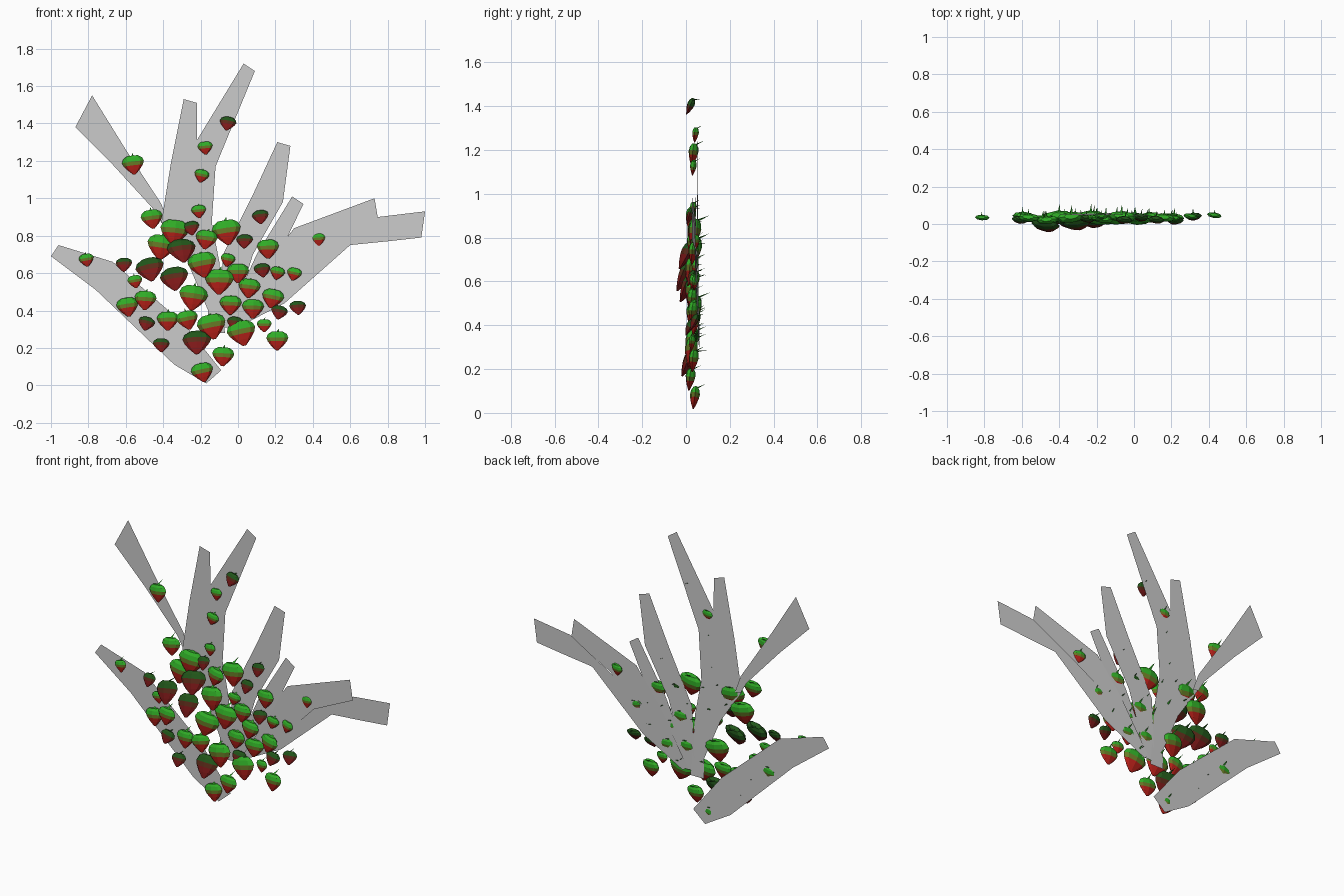
import bpy, bmesh, math, random
from mathutils import Matrix

if "Cube" in bpy.data.objects:
    bpy.data.objects.remove(bpy.data.objects["Cube"])

random.seed(4)


def material(name, rgb):
    m = bpy.data.materials.new(name)
    m.diffuse_color = (*rgb, 1)
    m.use_nodes = True
    m.node_tree.nodes["Principled BSDF"].inputs["Base Color"].default_value = m.diffuse_color
    return m


def add_object(name, bm, mats=()):
    mesh = bpy.data.meshes.new(name)
    bm.to_mesh(mesh)
    bm.free()
    for m in mats:
        mesh.materials.append(m)
    ob = bpy.data.objects.new(name, mesh)
    bpy.context.collection.objects.link(ob)
    return ob


def flat_branch(name, left, right, depth):
    """Flat sheet strip between two edges, base to tip; depth(x, z) gives y."""
    bm = bmesh.new()
    rows = [[bm.verts.new((x, depth(x, z), z)) for x, z in edge] for edge in (left, right)]
    for i in range(len(left) - 1):
        bm.faces.new((rows[0][i], rows[1][i], rows[1][i + 1], rows[0][i + 1]))
    return add_object(name, bm)


# Branches: flat paper-thin sheets behind the berries
flat_branch("lower_left_branch",
            [(-.17, .01), (-.34, .11), (-.76, .51), (-1, .69)],
            [(-.09, .08), (-.28, .32), (-.67, .66), (-.96, .75)], lambda x, z: .06)
flat_branch("upper_left_branch",
            [(-.41, .87), (-.45, .94), (-.67, 1.18), (-.87, 1.38)],
            [(-.37, .86), (-.41, .97), (-.60, 1.26), (-.78, 1.55)], lambda x, z: .062)
trunk_y = lambda x, z: .06 - .008 * z
flat_branch("trunk",
            [(-.16, .28), (-.16, .40), (-.27, .66), (-.41, .87)],
            [(-.07, .28), (-.08, .40), (-.10, .66), (-.14, .87)], trunk_y)
flat_branch("trunk_left_fork",
            [(-.41, .87), (-.36, 1.18), (-.29, 1.53)],
            [(-.22, .87), (-.22, 1.31), (-.22, 1.51)], trunk_y)
flat_branch("trunk_right_fork",
            [(-.22, .87), (-.22, 1.31), (.03, 1.72)],
            [(-.14, .87), (-.12, 1.17), (.09, 1.68)], trunk_y)
flat_branch("inner_right_branch",
            [(-.10, .31), (-.08, .70), (.08, 1.02), (.21, 1.30)],
            [(-.04, .31), (.08, .70), (.24, .98), (.28, 1.28)], lambda x, z: .055 - .02 * x)
flat_branch("short_right_branch",
            [(-.08, .31), (.10, .70), (.29, 1.01)],
            [(-.02, .31), (.20, .66), (.35, .97)], lambda x, z: .05 - .02 * x)
flat_branch("right_branch_upper",
            [(-.06, .31), (.13, .62), (.30, .84), (.73, 1.0)],
            [(-.03, .31), (.24, .50), (.48, .75), (.75, .88)], lambda x, z: .058 - .04 * x)
flat_branch("right_branch_lower",
            [(-.04, .31), (.20, .58), (.48, .75), (.75, .90), (1, .93)],
            [(-.02, .30), (.25, .44), (.60, .75), (.80, .77), (.98, .79)],
            lambda x, z: .062 - .035 * x)

# Berry colours, top to bottom
LIGHT = [material("berry_green", (.03, .42, .02)), material("berry_olive", (.14, .20, .02)),
         material("berry_red", (.48, .015, .01))]
DARK = [material("dark_green", (.015, .09, .01)), material("dark_brown", (.11, .025, .01)),
        material("dark_red", (.22, .01, .01))]

PROFILE = [(.40, .26, 0), (.29, .43, 0), (.12, .50, 0), (-.05, .43, 1), (-.24, .28, 2), (-.45, .06, 2)]
SIDES = 8


def berry_mesh(name, mats):
    """Flattened low-poly berry of unit width with a bent stem."""
    bm = bmesh.new()
    rings = []
    for z, r, _ in PROFILE:
        rings.append([bm.verts.new((r * math.cos(a), .38 * r * math.sin(a), z))
                      for a in (2 * math.pi * i / SIDES for i in range(SIDES))])
    for k in range(1, len(rings)):
        for i in range(SIDES):
            j = (i + 1) % SIDES
            f = bm.faces.new((rings[k - 1][i], rings[k][i], rings[k][j], rings[k - 1][j]))
            f.material_index = PROFILE[k][2]
    bm.faces.new(rings[0])
    bm.faces.new(rings[-1][::-1]).material_index = 2
    # stem: thin three-sided spike leaning backwards
    base = [bm.verts.new(p) for p in ((-.06, 0, .38), (.06, 0, .38), (0, .09, .38))]
    tip = bm.verts.new((.03, .36, .58))
    for i in range(3):
        bm.faces.new((base[i], base[(i + 1) % 3], tip))
    bmesh.ops.recalc_face_normals(bm, faces=bm.faces[:])
    ob = add_object(name, bm, mats)
    mesh = ob.data
    bpy.data.objects.remove(ob)
    return mesh


light_mesh = berry_mesh("light_berry", LIGHT)
dark_mesh = berry_mesh("dark_berry", DARK)

# Berry positions (x, z) grouped by size
large = [(-.14, .315), (.02, .28), (-.24, .47), (-.10, .555), (-.19, .645), (-.41, .74),
         (-.06, .82), (-.34, .82)]
medium = [(-.19, .07), (.21, .24), (-.27, .35), (-.04, .43), (.08, .41), (0, .60), (.16, .73),
          (-.17, .78), (-.08, .155), (-.375, .345), (-.59, .42), (-.495, .455), (.06, .52),
          (.185, .465), (-.46, .89), (-.56, 1.18)]
small = [(.14, .32), (-.055, .67), (.30, .595), (.21, .60), (-.195, 1.12), (-.175, 1.27),
         (-.81, .67), (.43, .78), (-.55, .555), (-.21, .93)]
dark_large = [(-.22, .23), (-.47, .62), (-.34, .57), (-.30, .72)]
dark_small = [(-.41, .215), (-.49, .33), (-.61, .645), (.13, .615), (.035, .77), (.12, .90),
              (-.055, 1.40), (.22, .39), (.32, .415), (-.015, .33), (-.25, .84)]

groups = [("large_berry", large, .155, light_mesh, .03, -.15),
          ("medium_berry", medium, .118, light_mesh, .03, -.12),
          ("small_berry", small, .08, light_mesh, .035, -.1),
          ("large_dark_berry", dark_large, .155, dark_mesh, 0, -.45),
          ("small_dark_berry", dark_small, .09, dark_mesh, .025, -.4)]
for name, spots, width, mesh, y, tilt in groups:
    for n, (x, z) in enumerate(spots, 1):
        ob = bpy.data.objects.new(f"{name}_{n}", mesh)
        bpy.context.collection.objects.link(ob)
        ob.matrix_world = (Matrix.Translation((x, y + random.uniform(-.012, .012), z))
                           @ Matrix.Rotation(random.uniform(-.25, .25), 4, 'Y')
                           @ Matrix.Rotation(random.uniform(-.15, .15), 4, 'Z')
                           @ Matrix.Rotation(tilt, 4, 'X')
                           @ Matrix.Diagonal((width, width, width, 1)))
